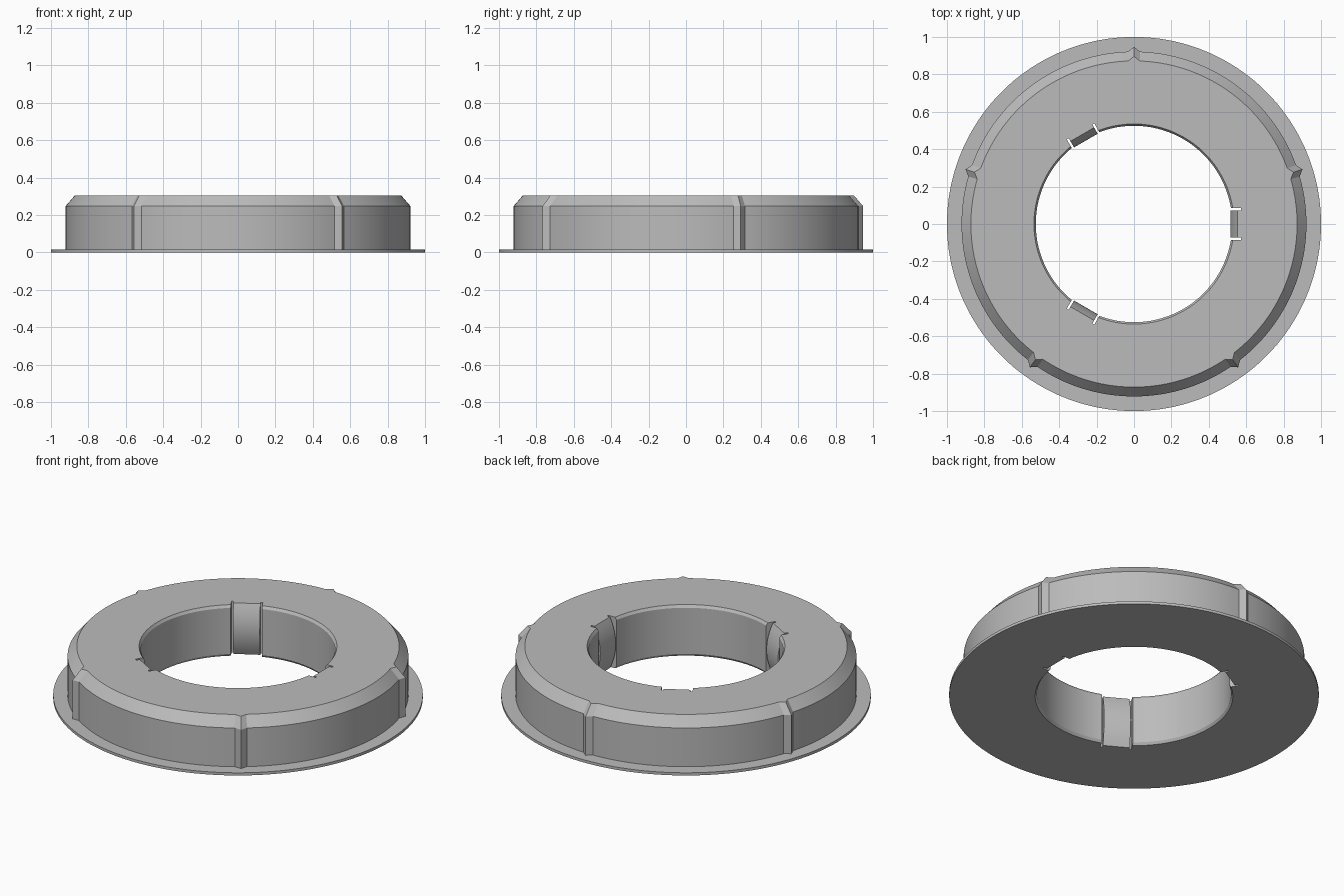
import bpy, bmesh, math
from math import cos, sin, radians

if "Cube" in bpy.data.objects:
    bpy.data.objects.remove(bpy.data.objects["Cube"])

grey = bpy.data.materials.new("plain_grey")
grey.diffuse_color = (0.5, 0.5, 0.5, 1)
grey.use_nodes = True
grey.node_tree.nodes["Principled BSDF"].inputs["Base Color"].default_value = grey.diffuse_color

H = 0.305                                  # overall height
TABS = (0, 120, 240)                       # spring tab directions
RIBS = [18 + 72 * k for k in range(5)]     # outer rib directions


def finish(name, bm, smooth=True):
    bmesh.ops.recalc_face_normals(bm, faces=bm.faces)
    me = bpy.data.meshes.new(name)
    bm.to_mesh(me)
    bm.free()
    ob = bpy.data.objects.new(name, me)
    bpy.context.collection.objects.link(ob)
    me.materials.append(grey)
    if smooth:
        bpy.ops.object.select_all(action='DESELECT')
        ob.select_set(True)
        bpy.context.view_layer.objects.active = ob
        bpy.ops.object.shade_smooth_by_angle(angle=radians(20))
    return ob


def prism(bm, profile, half_width, angle):
    """Extrude a (radius, z) profile sideways and turn it to an angle."""
    c, s = cos(radians(angle)), sin(radians(angle))
    sides = [[bm.verts.new((r * c - y * s, r * s + y * c, z)) for r, z in profile]
             for y in (-half_width, half_width)]
    n = len(profile)
    bm.faces.new(sides[0])
    bm.faces.new(sides[1][::-1])
    for i in range(n):
        j = (i + 1) % n
        bm.faces.new((sides[0][i], sides[0][j], sides[1][j], sides[1][i]))


# Ring body: turned profile (radius, z, rib share) with five pointed ribs
profile = [(0.535, 0, 0), (1.0, 0, 0), (1.0, 0.016, 0), (0.922, 0.016, 1),
           (0.922, 0.247, 1), (0.872, H, 1), (0.535, H, 0),
           (0.525, H - 0.015, 0), (0.525, 0.015, 0)]
angles = []
for a in RIBS:
    angles += [(a - 2, 0), (a, 0.025), (a + 2, 0)]
    angles += [(a + 2 + 68 * i / 34, 0) for i in range(1, 34)]
bm = bmesh.new()
rings = []
for a, bump in angles:
    t = radians(a)
    rings.append([bm.verts.new(((r + bump * k) * cos(t), (r + bump * k) * sin(t), z))
                  for r, z, k in profile])
for i, ring in enumerate(rings):
    nxt = rings[(i + 1) % len(rings)]
    for j in range(len(profile)):
        k = (j + 1) % len(profile)
        bm.faces.new((ring[j], nxt[j], nxt[k], ring[k]))
body = finish("ring_body", bm, False)

# Pockets in the bore that leave a narrow slot on each side of a tab
bm = bmesh.new()
for a in TABS:
    prism(bm, [(0.45, -0.1), (0.572, -0.1), (0.572, 0.5), (0.45, 0.5)], 0.085, a)
cutter = finish("pocket_cutter", bm, False)
cutter.hide_render = True
cutter.hide_set(True)
mod = body.modifiers.new("pockets", 'BOOLEAN')
mod.operation = 'DIFFERENCE'
mod.solver = 'EXACT'
mod.object = cutter
bpy.ops.object.select_all(action='DESELECT')
body.select_set(True)
bpy.context.view_layer.objects.active = body
bpy.ops.object.modifier_apply(modifier="pockets")
bpy.data.objects.remove(cutter)
bpy.ops.object.shade_smooth_by_angle(angle=radians(20))

# Spring tabs: inner face bows towards the centre at mid height
bow = [(0.515 + 0.038 * (2 * i / 12 - 1) ** 2, H * i / 12) for i in range(13)]
for n, a in enumerate(TABS):
    bm = bmesh.new()
    prism(bm, bow + [(0.5725, H), (0.5725, 0)], 0.073, a)
    finish("spring_tab_%d" % (n + 1), bm)
